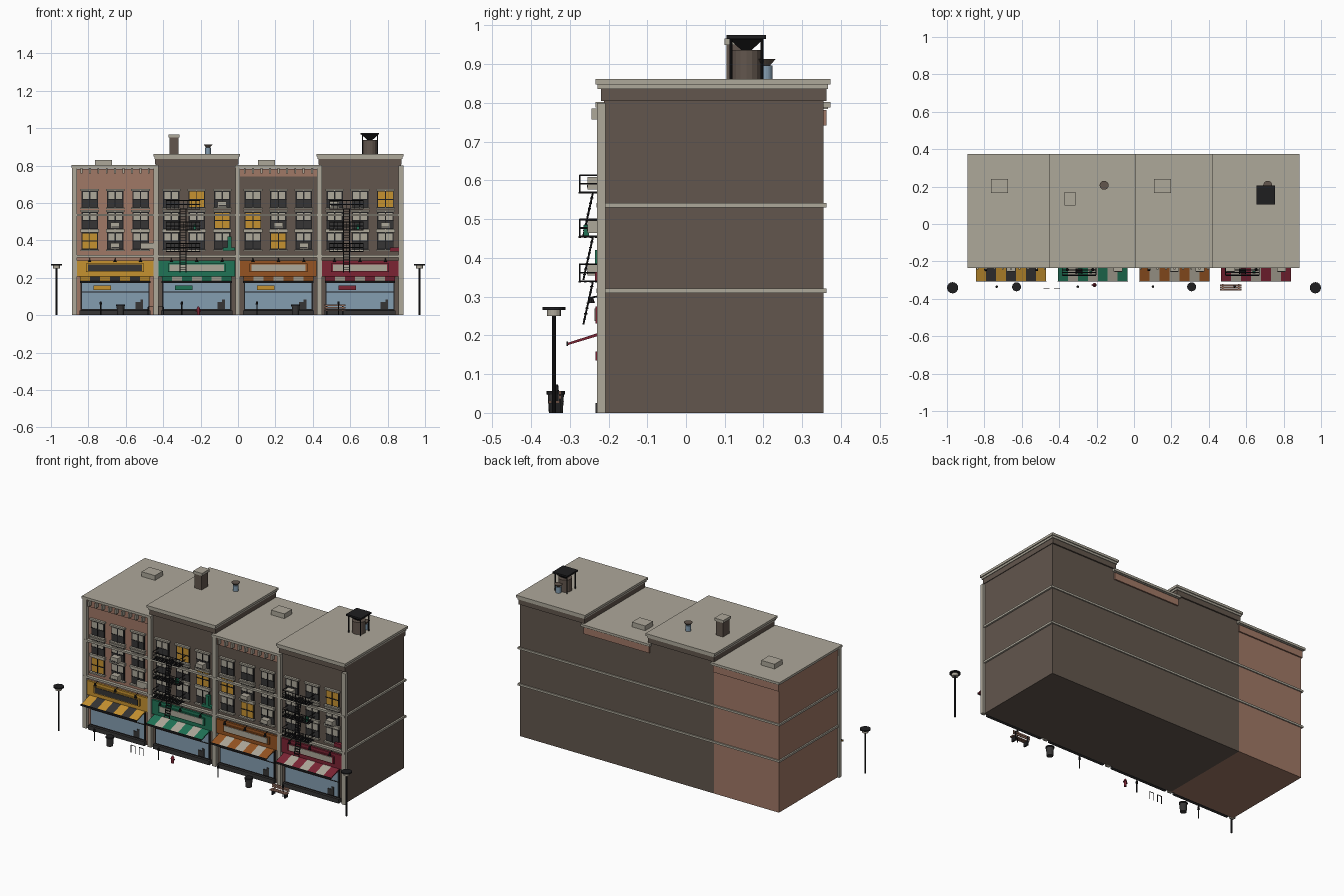
import bpy, bmesh, math
from mathutils import Vector, Matrix

if "Cube" in bpy.data.objects:
    bpy.data.objects.remove(bpy.data.objects["Cube"])

def lin(c):
    c /= 255
    return c / 12.92 if c <= 0.04045 else ((c + 0.055) / 1.055) ** 2.4

COLORS = {"brick": (160, 120, 102), "dark_brown": (98, 86, 77), "stone": (174, 168, 154),
          "black_metal": (30, 30, 32), "charcoal": (54, 53, 53), "mustard": (198, 146, 48),
          "green": (32, 116, 86), "orange": (150, 84, 34), "red": (124, 36, 52),
          "glass_blue": (132, 157, 176)}
MATS = {}
for n, c in COLORS.items():
    MATS[n] = bpy.data.materials.new(n)
    MATS[n].diffuse_color = (lin(c[0]), lin(c[1]), lin(c[2]), 1)

PARTS = {}  # part name -> (bmesh, material name)

def part(name, mat):
    return PARTS.setdefault(name, (bmesh.new(), mat))[0]

def box(name, mat, x0, x1, y0, y1, z0, z1):
    m = Matrix.Translation(((x0 + x1) / 2, (y0 + y1) / 2, (z0 + z1) / 2)) @ \
        Matrix.Diagonal((x1 - x0, y1 - y0, z1 - z0, 1))
    bmesh.ops.create_cube(part(name, mat), size=1, matrix=m)

def cyl(name, mat, x, y, z0, z1, r0, r1=None, n=16, turn=0):
    m = Matrix.Translation((x, y, (z0 + z1) / 2)) @ Matrix.Rotation(turn, 4, 'Z')
    bmesh.ops.create_cone(part(name, mat), cap_ends=True, segments=n, radius1=r0,
                          radius2=r0 if r1 is None else r1, depth=z1 - z0, matrix=m)

def bar(name, mat, p, q, r=0.0022):
    p, q = Vector(p), Vector(q)
    m = Matrix.Translation((p + q) / 2) @ (q - p).to_track_quat('Z', 'Y').to_matrix().to_4x4()
    bmesh.ops.create_cone(part(name, mat), cap_ends=True, segments=6, radius1=r,
                          radius2=r, depth=(q - p).length, matrix=m)

def prism(name, mat, profile, x0, x1):
    bm = part(name, mat)
    f = bm.faces.new([bm.verts.new((x0, y, z)) for y, z in profile])
    ex = bmesh.ops.extrude_face_region(bm, geom=[f])
    bmesh.ops.translate(bm, vec=(x1 - x0, 0, 0),
                        verts=[v for v in ex["geom"] if isinstance(v, bmesh.types.BMVert)])

PITCH, FRONT, BACK = 0.4365, -0.212, 0.355
CX = [-0.657 + PITCH * i for i in range(4)]
THEME = ["mustard", "green", "orange", "red"]
LIT = {(0, 0, 0), (1, 2, 1), (1, 1, 2), (2, 1, 0), (2, 0, 1), (3, 2, 2)}   # unit, row, column
AC = {(0, 0, 1), (0, 1, 1), (1, 2, 2), (2, 1, 1), (2, 0, 2), (3, 1, 2), (3, 2, 0)}
ROWS, COLS = [0.352, 0.462, 0.575], [-0.136, 0, 0.136]

for i, cx in enumerate(CX):
    tall = i % 2 == 1
    wall = "brick" if i == 0 else "dark_brown"
    col = THEME[i]
    h = PITCH / 2
    top = 0.862 if tall else 0.802
    # Body, frieze and stepped roof cap
    box(f"building_body_{i}", wall, cx - h, cx + h, FRONT, BACK, 0, top - 0.02)
    fz = 0.805 if tall else 0.742
    box(f"frieze_{i}", wall if tall else "brick", cx - h - 0.004, cx + h + 0.004, -0.22, 0.363, fz, top - 0.02)
    box(f"roof_cap_{i}", "stone", cx - h - 0.008, cx + h + 0.008, -0.228, 0.367, top - (0.026 if tall else 0.018), top - 0.012)
    box(f"roof_cap_{i}", "stone", cx - 0.2325, cx + 0.2325, -0.234, 0.373, top - 0.014, top)
    if not tall:
        for k in range(9):
            x = cx - 0.18 + 0.045 * k
            box(f"cornice_brackets_{i}", "stone", x - 0.005, x + 0.005, -0.244, -0.219, 0.757, 0.786)
    # Windows with blinds, sills and lintels
    for r, z in enumerate(ROWS):
        for c, dx in enumerate(COLS):
            x, zt, lit = cx + dx, z + 0.09, (i, r, c) in LIT
            box("window_frames", "black_metal", x - 0.044, x + 0.044, -0.217, FRONT, z, zt)
            pane = "mustard" if lit else "charcoal"
            box("window_panes_" + pane, pane, x - 0.039, x + 0.039, -0.219, FRONT, z + 0.004, zt - 0.005)
            if not lit:
                for s in (-1, 1):
                    box("window_blinds", "stone", x + s * 0.02 - 0.0165, x + s * 0.02 + 0.0165,
                        -0.2205, FRONT, z + 0.045, zt - 0.006)
            box("window_mullions", "black_metal", x - 0.002, x + 0.002, -0.222, FRONT, z, zt)
            box("window_mullions", "black_metal", x - 0.042, x + 0.042, -0.222, FRONT, z + 0.042, z + 0.046)
            box("window_sills", "stone", x - 0.05, x + 0.05, -0.23, FRONT, z - 0.008, z)
            box("window_lintels", "stone", x - 0.05, x + 0.05, -0.226, FRONT, zt, zt + 0.01)
            if (i, r, c) in AC:
                box("air_conditioners", "stone", x - 0.024, x + 0.024, -0.254, FRONT, z + 0.002, z + 0.034)
                box("air_conditioner_grilles", "charcoal", x - 0.02, x + 0.02, -0.2555, -0.25, z + 0.007, z + 0.013)
    # Sign fascia and lamps above it
    box(f"shop_fascia_{i}", col, cx - 0.205, cx + 0.205, -0.224, FRONT, 0.206, 0.292)
    box(f"shop_sign_backing_{i}", col, cx - 0.155, cx + 0.155, -0.233, FRONT, 0.231, 0.275)
    face = "charcoal" if i == 0 else "stone"
    box(f"shop_sign_face_{i}", face, cx - 0.145, cx + 0.145, -0.236, -0.23, 0.237, 0.27)
    for dx in COLS:
        bar("sign_lamps", "black_metal", (cx + dx, FRONT, 0.303), (cx + dx, -0.244, 0.298))
        cyl("sign_lamps", "black_metal", cx + dx, -0.244, 0.283, 0.299, 0.009, 0.004, 8)
    # Shop window, frame, kick plate and door plate
    box("shop_frames", "black_metal", cx - 0.185, cx + 0.185, -0.219, FRONT, 0.0, 0.206)
    box("shop_glass", "glass_blue", cx - 0.178, cx + 0.178, -0.222, FRONT, 0.034, 0.2)
    box("shop_kick_plates", "charcoal", cx - 0.19, cx + 0.19, -0.234, FRONT, 0, 0.026)
    box("shop_transoms", "black_metal", cx - 0.18, cx + 0.18, -0.225, FRONT, 0.122, 0.126)
    box("shop_door_plates", "charcoal", cx + 0.11, cx + 0.15, -0.226, FRONT, 0.034, 0.07)
    box("shop_door_plates", "charcoal", cx + 0.135, cx + 0.15, -0.226, FRONT, 0.07, 0.085)
    plate = "mustard" if i == 2 else col
    box(f"shop_window_plate_{i}", plate, cx - 0.115, cx - 0.022, -0.233, -0.22, 0.135, 0.159)
    # Striped awning with dark front bar
    prof = [(-0.212, 0.211), (-0.305, 0.181), (-0.305, 0.175), (-0.212, 0.203)]
    w = 0.374 / 7
    for k in range(7):
        x = cx - 0.187 + w * k
        sc = col if k % 2 == 0 else face
        prism(f"awning_{i}_{sc}", sc, prof, x, x + w)
    box("awning_bars", "black_metal", cx - 0.188, cx + 0.188, -0.308, -0.304, 0.173, 0.184)
    # Parking meter on the pavement
    mx = cx - 0.08 - (0.0 if i else -0.003) - 0.035 * (i in (2, 3))
    cyl("parking_meters", "black_metal", mx, -0.335, 0, 0.058, 0.003, n=8)
    cyl("parking_meters", "black_metal", mx, -0.335, 0.056, 0.073, 0.007, 0.005, 8)
    # Fire escape
    if tall:
        fx, name = cx - 0.073, f"fire_escape_{i}"
        x0, x1, yf, m = fx - 0.09, fx + 0.09, -0.274, "black_metal"
        for z in (0.34, 0.455, 0.569):
            for k in range(5):
                y = FRONT - 0.006 - 0.014 * k
                box(name, m, x0, x1, y - 0.003, y + 0.003, z - 0.003, z + 0.001)
            for zz in (z, z + 0.022, z + 0.044):
                bar(name, m, (x0, yf, zz), (x1, yf, zz))
                for x in (x0, x1):
                    bar(name, m, (x, yf, zz), (x, FRONT, zz))
            for k in range(9):
                x = x0 + (x1 - x0) * k / 8
                bar(name, m, (x, yf, z), (x, yf, z + 0.044), 0.0016)
            a, b = (-0.24, z), (-0.265, z - 0.112)
            for s in (-0.016, 0.016):
                bar(name, m, (fx + s, *a), (fx + s, *b), 0.0024)
            for k in range(1, 8):
                y, zz = (a[j] + (b[j] - a[j]) * k / 8 for j in (0, 1))
                box(name, m, fx - 0.016, fx + 0.016, y - 0.004, y + 0.004, zz - 0.0015, zz + 0.0015)
        box("fire_escape_plants", "green", x1 - 0.035, x1 - 0.02, -0.265, -0.25, 0.458, 0.485)

# Stone pilasters and bands running round the row
for k in range(5):
    x = -0.874 + PITCH * k
    box("pilasters", "stone", x - 0.013, x + 0.013, -0.23, FRONT + 0.004, 0, 0.8)
for z in (0.309, 0.53):
    box("stone_bands", "stone", -0.884, 0.881, -0.231, 0.362, z, z + 0.012)

# Small wall signs
box("wall_sign_stone", "stone", -0.52, -0.45, -0.235, FRONT, 0.355, 0.385)
box("wall_sign_green", "green", -0.08, -0.015, -0.235, FRONT, 0.345, 0.361)
box("wall_sign_green", "green", -0.056, -0.034, -0.235, FRONT, 0.361, 0.42)
box("wall_sign_red", "red", 0.812, 0.86, -0.235, FRONT, 0.34, 0.363)

# Roof hatches, chimney and vents
for x in (-0.72, 0.152):
    box("roof_hatches", "stone", x - 0.045, x + 0.045, 0.165, 0.24, 0.8, 0.831)
box("chimney", "dark_brown", -0.366, -0.318, 0.105, 0.167, 0.86, 0.952)
box("chimney_cap", "stone", -0.372, -0.312, 0.1, 0.172, 0.95, 0.966)
for x in (-0.16, 0.715):
    cyl("vent_pipes", "glass_blue", x, 0.207, 0.86, 0.897, 0.016)
    cyl("vent_cowls", "dark_brown", x, 0.207, 0.892, 0.913, 0.006, 0.024)

# Water tank with legs and flared square roof
tx, ty = 0.705, 0.156
cyl("water_tank", "dark_brown", tx, ty, 0.86, 0.936, 0.039, n=16)
for sx in (-1, 1):
    for sy in (-1, 1):
        bar("water_tank_legs", "black_metal", (tx + sx * 0.04, ty + sy * 0.04, 0.86), (tx + sx * 0.04, ty + sy * 0.04, 0.967), 0.0035)
cyl("water_tank_roof", "black_metal", tx, ty, 0.932, 0.967, 0.012, 0.066, 4, math.pi / 4)
box("water_tank_roof", "black_metal", tx - 0.05, tx + 0.05, ty - 0.051, ty + 0.051, 0.965, 0.975)

# Street lamps
for x in (-0.97, 0.97):
    cyl("lamp_posts", "black_metal", x, -0.341, 0, 0.254, 0.005, n=10)
    cyl("lamp_heads", "stone", x, -0.341, 0.25, 0.266, 0.018)
    cyl("lamp_caps", "black_metal", x, -0.341, 0.266, 0.273, 0.03, 0.03)

# Litter bins, hydrant, bike racks
for x in (-0.628, 0.308):
    cyl("litter_bins", "charcoal", x, -0.336, 0, 0.049, 0.018, 0.021)
    cyl("litter_bin_rims", "black_metal", x, -0.336, 0.048, 0.056, 0.024)
cyl("hydrant", "red", -0.212, -0.326, 0, 0.034, 0.008, n=12)
cyl("hydrant", "red", -0.212, -0.326, 0.03, 0.046, 0.011, 0.004, 12)
bar("hydrant", "red", (-0.226, -0.326, 0.025), (-0.198, -0.326, 0.025), 0.004)
for x in (-0.467, -0.412):
    for s in (-0.014, 0.014):
        bar("bike_racks", "black_metal", (x + s, -0.343, 0), (x + s, -0.343, 0.045))
    bar("bike_racks", "black_metal", (x - 0.015, -0.343, 0.045), (x + 0.015, -0.343, 0.045))

# Bench
for k in range(3):
    y = -0.351 + 0.01 * k
    box("bench_slats", "brick", 0.46, 0.574, y - 0.004, y + 0.004, 0.026, 0.031)
for z in (0.036, 0.048):
    box("bench_slats", "brick", 0.46, 0.574, -0.328, -0.323, z, z + 0.009)
for x in (0.475, 0.559):
    box("bench_legs", "black_metal", x - 0.004, x + 0.004, -0.352, -0.326, 0, 0.026)
    box("bench_legs", "black_metal", x - 0.004, x + 0.004, -0.326, -0.322, 0, 0.055)

# Turn the collected parts into objects
for name, (bm, mat) in PARTS.items():
    bmesh.ops.recalc_face_normals(bm, faces=bm.faces)
    me = bpy.data.meshes.new(name)
    bm.to_mesh(me)
    bm.free()
    me.materials.append(MATS[mat])
    bpy.context.collection.objects.link(bpy.data.objects.new(name, me))

for m in bpy.data.materials:
    if m.users and not m.is_grease_pencil:
        m.use_nodes = True
        m.node_tree.nodes["Principled BSDF"].inputs["Base Color"].default_value = m.diffuse_color
